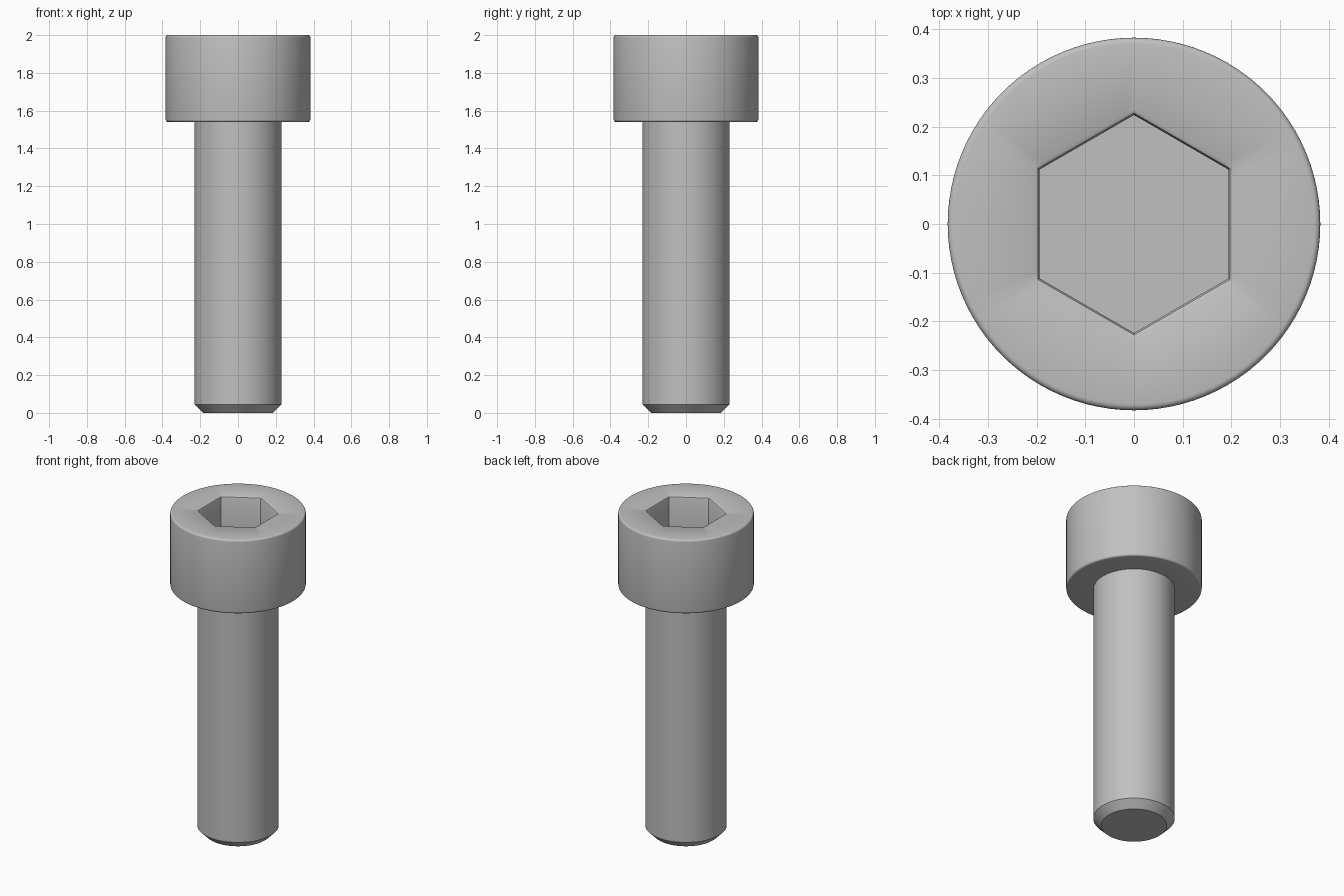
import bpy
import bmesh
from math import cos, sin, pi, radians

cube = bpy.data.objects.get("Cube")
if cube:
    bpy.data.objects.remove(cube)

SEGMENTS = 96

steel = bpy.data.materials.new("grey steel")
steel.use_nodes = True
COLOUR = (0.53, 0.53, 0.53, 1)
steel.diffuse_color = COLOUR
steel.node_tree.nodes["Principled BSDF"].inputs["Base Color"].default_value = COLOUR


def ring_points(shape, radius, z):
    """Circle, or hexagon of the given corner radius with corners on +y and -y."""
    for i in range(SEGMENTS):
        a = 2 * pi * i / SEGMENTS
        r = radius
        if shape == "hex":
            r *= cos(pi / 6) / cos(a % (pi / 3) - pi / 6)
        yield (r * cos(a + pi / 2), r * sin(a + pi / 2), z)


def loft(name, rings):
    """Skin a stack of rings and cap both ends."""
    bm = bmesh.new()
    loops = [[bm.verts.new(p) for p in ring_points(*ring)] for ring in rings]
    for low, high in zip(loops, loops[1:]):
        for i in range(SEGMENTS):
            j = (i + 1) % SEGMENTS
            bm.faces.new((low[i], low[j], high[j], high[i]))
    bm.faces.new(loops[0][::-1])
    bm.faces.new(loops[-1])
    bmesh.ops.recalc_face_normals(bm, faces=bm.faces)
    mesh = bpy.data.meshes.new(name)
    bm.to_mesh(mesh)
    bm.free()
    mesh.materials.append(steel)
    obj = bpy.data.objects.new(name, mesh)
    bpy.context.collection.objects.link(obj)
    bpy.ops.object.select_all(action="DESELECT")
    obj.select_set(True)
    bpy.context.view_layer.objects.active = obj
    bpy.ops.object.shade_smooth_by_angle(angle=radians(35))
    return obj


def fillet(radius, z, size, start):
    """Quarter-round rings on the head rim; start is the first angle in degrees."""
    for k in range(5):
        a = radians(start + 22.5 * k)
        yield ("circle", radius - size + size * cos(a), z + size * sin(a))


# Head: underside, rounded rims, then down into the hex socket
HEAD_R, HEAD_LOW, TOP, RIM = 0.383, 1.54, 2.0, 0.012
SOCKET_R, SOCKET_Z = 0.224, 1.77
head_rings = [
    ("circle", 0.2, HEAD_LOW),
    *fillet(HEAD_R, HEAD_LOW + RIM, RIM, -90),
    *fillet(HEAD_R, TOP - RIM, RIM, 0),
    ("hex", SOCKET_R + 0.012, TOP),
    ("hex", SOCKET_R + 0.004, TOP - 0.004),
    ("hex", SOCKET_R, TOP - 0.012),
    ("hex", SOCKET_R, SOCKET_Z),
]
loft("socket_head", head_rings)

# Shank with a chamfered tip
loft("shank", [
    ("circle", 0.185, 0),
    ("circle", 0.23, 0.045),
    ("circle", 0.23, HEAD_LOW + 0.01),
])
